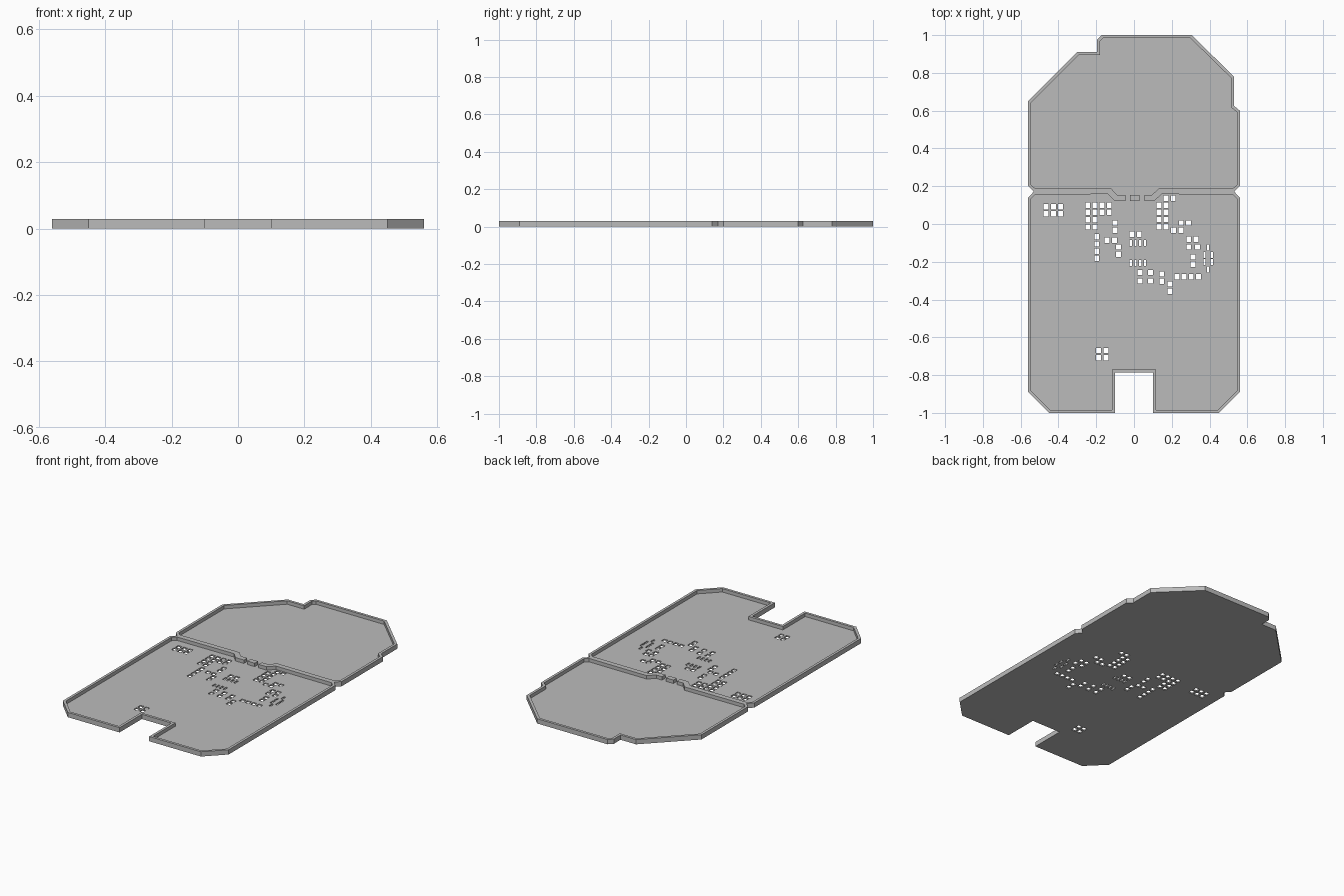
import bpy
import bmesh
from mathutils import Vector

default_cube = bpy.data.objects.get("Cube")
if default_cube:
    bpy.data.objects.remove(default_cube, do_unlink=True)

HEIGHT = 0.029
FLOOR = 0.008
WALL = 0.016

# Single flat grey
grey = bpy.data.materials.new("plain grey")
grey.use_nodes = True
colour = (0.5, 0.5, 0.5, 1)
grey.diffuse_color = colour
grey.node_tree.nodes["Principled BSDF"].inputs["Base Color"].default_value = colour


def inset(points, distance):
    """Mitred inward offset of a clockwise polygon."""
    result = []
    count = len(points)
    for i, point in enumerate(points):
        here = Vector(point)
        before = (here - Vector(points[i - 1])).normalized()
        after = (Vector(points[(i + 1) % count]) - here).normalized()
        normal_a = Vector((before.y, -before.x))
        normal_b = Vector((after.y, -after.x))
        mitre = (normal_a + normal_b) / (1 + normal_a.dot(normal_b))
        result.append(tuple(here + mitre * distance))
    return result


def rectangle(x, y, width, depth):
    w, d = width / 2, depth / 2
    return [(x - w, y - d), (x - w, y + d), (x + w, y + d), (x + w, y - d)]


def plate(name, loops, bottom, top):
    """Filled flat outline with openings, extruded between two heights."""
    curve = bpy.data.curves.new(name + " outline", 'CURVE')
    curve.dimensions = '2D'
    curve.fill_mode = 'BOTH'
    curve.extrude = (top - bottom) / 2
    for loop in loops:
        spline = curve.splines.new('POLY')
        spline.points.add(len(loop) - 1)
        for target, (x, y) in zip(spline.points, loop):
            target.co = (x, y, 0, 1)
        spline.use_cyclic_u = True
    helper = bpy.data.objects.new(name + " helper", curve)
    bpy.context.collection.objects.link(helper)
    graph = bpy.context.evaluated_depsgraph_get()
    mesh = bpy.data.meshes.new_from_object(helper.evaluated_get(graph))
    bpy.data.objects.remove(helper, do_unlink=True)

    bm = bmesh.new()
    bm.from_mesh(mesh)
    bmesh.ops.remove_doubles(bm, verts=bm.verts, dist=0.0001)
    bmesh.ops.translate(bm, verts=bm.verts, vec=(0, 0, (top + bottom) / 2))
    bmesh.ops.recalc_face_normals(bm, faces=bm.faces)
    for face in bm.faces:
        face.smooth = False
    bm.to_mesh(mesh)
    bm.free()
    mesh.materials.clear()
    mesh.materials.append(grey)
    mesh.name = name
    part = bpy.data.objects.new(name, mesh)
    bpy.context.collection.objects.link(part)
    return part


# Outer edges of the two trays, clockwise, meeting at the waist
waist_left, waist_right = (-0.53, 0.172), (0.53, 0.172)
rear_edge = [waist_left, (-0.56, 0.2), (-0.56, 0.65), (-0.3, 0.91),
             (-0.195, 0.91), (-0.195, 0.975), (-0.17, 1), (0.305, 1),
             (0.53, 0.78), (0.53, 0.625), (0.56, 0.6), (0.56, 0.2), waist_right]
front_edge = [waist_right, (0.56, 0.14), (0.56, -0.89), (0.45, -1),
              (0.1, -1), (0.1, -0.785), (-0.1, -0.785), (-0.1, -1),
              (-0.45, -1), (-0.56, -0.89), (-0.56, 0.14), waist_left]
outline = rear_edge + front_edge[1:-1]

# Dividing wall with a shallow dip and two openings
divider = [(0.14, 0.174), (0.1, 0.137), (-0.095, 0.137), (-0.13, 0.174)]
rear_inner = inset(rear_edge + divider, WALL)
front_inner = inset(front_edge + divider[::-1], WALL)
low, high = 0.137 - WALL, 0.137 + WALL
cavity = (rear_inner[-2:] + rear_inner[:-2] + [(0.055, high), (0.055, low)]
          + front_inner[-2:] + front_inner[:-2] + [(-0.045, low), (-0.045, high)])
divider_stub = rectangle(0.003, 0.137, 0.05, 2 * WALL)

# Groups of openings: first centre, columns, rows
PITCH = 0.038
wide_groups = [
    (-0.465, 0.092, 3, 2), (-0.245, 0.1, 4, 2), (-0.245, 0.022, 2, 2),
    (-0.197, -0.068, 1, 4), (-0.142, -0.086, 2, 1), (-0.1, 0.005, 1, 2),
    (-0.083, -0.122, 1, 2), (0.132, 0.1, 2, 4), (0.17, 0.137, 2, 1),
    (0.25, 0.005, 2, 1), (0.21, -0.033, 2, 1), (0.29, -0.08, 2, 1),
    (0.29, -0.122, 1, 1), (0.337, -0.122, 1, 1), (0.312, -0.175, 1, 2),
    (-0.01, -0.054, 2, 1), (0.032, -0.257, 1, 1), (0.032, -0.302, 1, 1),
    (0.088, -0.257, 1, 1), (0.088, -0.302, 1, 1), (0.147, -0.265, 1, 2),
    (0.19, -0.318, 1, 2), (0.227, -0.28, 4, 1), (-0.187, -0.67, 2, 2)]
slot_groups = [
    (-0.017, -0.101, 4, 1, 0.025), (-0.017, -0.206, 4, 1, 0.025),
    (0.373, -0.164, 2, 2, PITCH), (0.392, -0.124, 1, 1, PITCH),
    (0.392, -0.24, 1, 1, PITCH)]

openings = []
for x, y, columns, rows in wide_groups:
    openings += [rectangle(x + c * PITCH, y - r * PITCH, 0.026, 0.028)
                 for c in range(columns) for r in range(rows)]
for x, y, columns, rows, step in slot_groups:
    openings += [rectangle(x + c * step, y - r * PITCH, 0.012, 0.032)
                 for c in range(columns) for r in range(rows)]

# Perforated base and raised rim
plate("base_plate", [outline] + openings, 0, FLOOR)
plate("rim_wall", [outline, cavity], FLOOR, HEIGHT)
plate("divider_stub", [divider_stub], FLOOR, HEIGHT)
